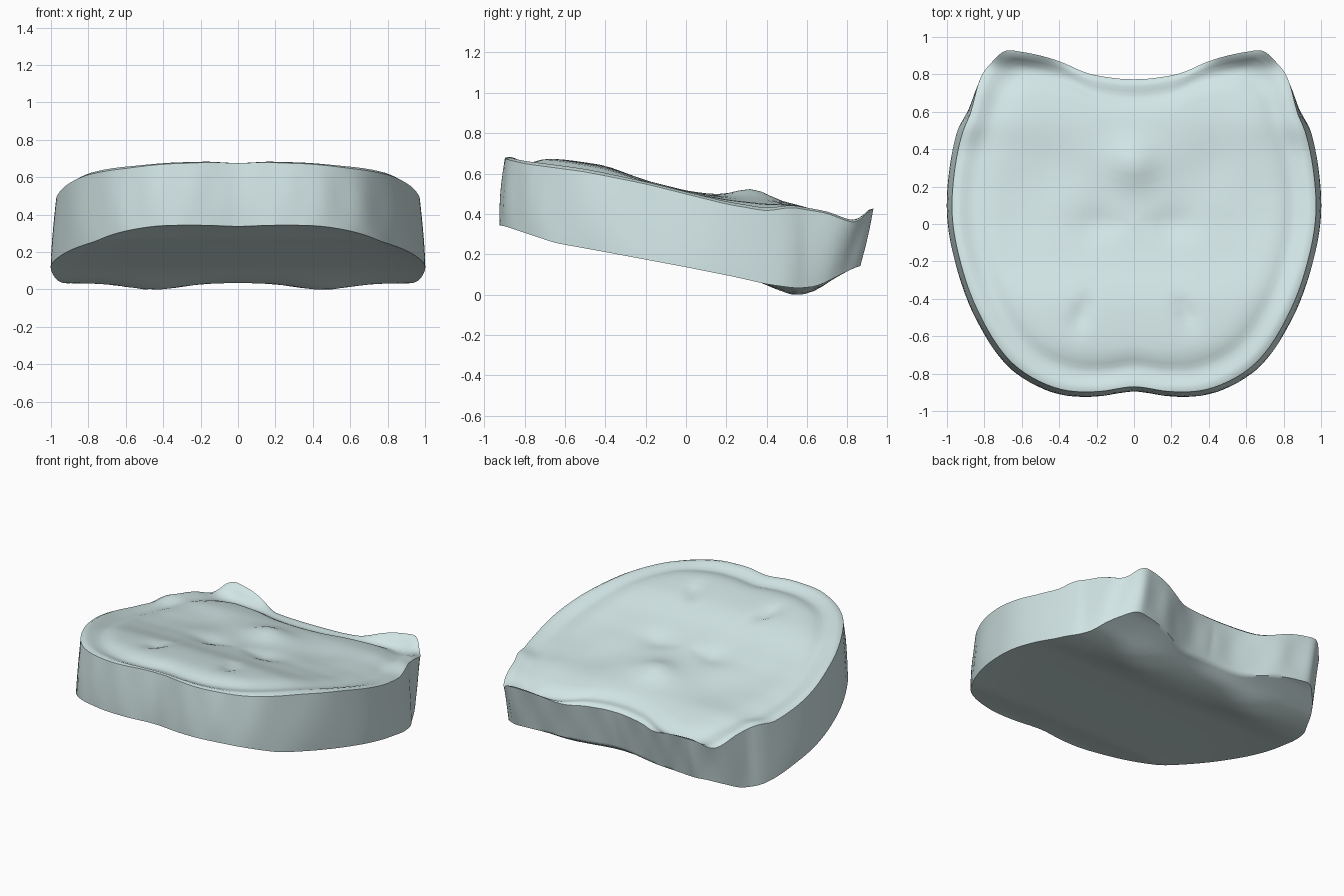
import bpy, bmesh, math

if "Cube" in bpy.data.objects:
    bpy.data.objects.remove(bpy.data.objects["Cube"])

# Half outline seen from above (front middle to back middle)
HALF = [(0, -.895), (.2, -.922), (.4, -.91), (.6, -.82), (.75, -.67), (.885, -.42),
        (.965, -.17), (1.0, .05), (.99, .27), (.95, .48), (.89, .63), (.83, .78),
        (.765, .86), (.69, .925), (.6, .92), (.5, .90), (.4, .87), (.25, .81), (.1, .785), (0, .78)]

# Height profiles against y: rim, centre of the top, underside
RIM = [(-.92, .69), (-.8, .66), (-.5, .62), (-.2, .56), (0, .51), (.2, .46), (.4, .425),
       (.52, .445), (.7, .415), (.8, .375), (.85, .365), (.9, .42), (.92, .445)]
MID = [(-.9, .69), (-.65, .685), (-.4, .64), (-.2, .565), (0, .515), (.2, .485), (.4, .465),
       (.55, .445), (.7, .40), (.8, .365), (.92, .4)]
LOW = [(-.92, .345), (-.8, .305), (-.65, .255), (-.4, .21), (0, .135), (.25, .085),
       (.4, .05), (.55, .03), (.65, .04), (.75, .09), (.85, .14), (.92, .15)]


def interp(table, y):
    if y <= table[0][0]:
        return table[0][1]
    for (a, za), (b, zb) in zip(table, table[1:]):
        if y <= b:
            t = (y - a) / (b - a)
            return za + (zb - za) * t
    return table[-1][1]


def soft(table, y):
    # averaged lookup rounds off the corners of a profile
    return sum(interp(table, y + d) for d in (-.03, -.015, 0, .015, .03)) / 5


def bump(x, y, cx, cy, rx, ry, h):
    return h * math.exp(-((abs(x) - cx) / rx) ** 2 - ((y - cy) / ry) ** 2)


def spline(pts, steps):
    out, n = [], len(pts)
    for i in range(n):
        p = [pts[(i + k) % n] for k in (-1, 0, 1, 2)]
        for s in range(steps):
            t = s / steps
            out.append(tuple(.5 * (2 * b + (c - a) * t + (2 * a - 5 * b + 4 * c - d) * t * t
                                   + (3 * b - a - 3 * c + d) * t ** 3) for a, b, c, d in zip(*p)))
    return out


def top_z(x, y, r):
    z = soft(RIM, y) + (soft(MID, y) - soft(RIM, y)) * (1 - r ** 4)
    z -= .022 * math.exp(-((r - .88) / .06) ** 2)         # groove inside the rim
    z += bump(x, y, 0, -.9, .2, .04, .015)                # peak at the front middle
    z += bump(x, y, 0, .33, .14, .12, .05)                # central ridge
    z += bump(x, y, .28, -.48, .05, .07, -.03)            # front dents
    z += bump(x, y, .2, .0, .1, .09, -.025)               # middle dents
    z += bump(x, y, .42, .33, .14, .18, -.02)
    z += bump(x, y, .62, .1, .15, .3, -.012)
    return z


def low_z(x, y, r):
    z = soft(LOW, y)
    z += bump(x, y, .45, .55, .2, .13, -.035)             # two low pads
    z += .02 * (1 - r ** 6) * (1 if y < .2 else max(0, 1 - (y - .2) * 4))
    z += bump(x, y, 0, .74, .2, .1, .03)                  # hollow at the notch
    return z


outline = spline(HALF + [(-x, y) for x, y in HALF[-2:0:-1]], 5)
N = len(outline)


def top_edge(x, y):
    # rim leans inwards at front and sides
    k = .972 if y < .6 else .972 + .028 * min(1, (y - .6) / .25)
    return x * k, y * k


def low_edge(x, y):
    # back wall leans inwards at the bottom
    return x, y - .065 * max(0, min(1, (y - .5) / .3))


rings = []
STEPS = [.06, .13, .2, .27, .34, .41, .48, .55, .62, .68, .74, .79, .83, .86, .89, .92, .95, .975, 1]
for r in STEPS:
    row = []
    for p in outline:
        x, y = (c * r for c in top_edge(*p))
        row.append((x, y, top_z(x, y, r) - (.012 if r == 1 else 0)))
    rings.append(row)

# Wall rows between the rim and the lower edge
for t in (.08, .2, .4, .6, .8, .93):
    row = []
    for p in outline:
        (ax, ay), (bx, by) = top_edge(*p), low_edge(*p)
        za, zb = top_z(ax, ay, 1) - .012, low_z(bx, by, 1)
        s = t if p[1] > .6 else math.sin(t * math.pi / 2)
        ripple = 1 + .005 * math.sin(math.pi * t) * math.sin(abs(p[0]) * 31)
        row.append(((ax + (bx - ax) * s) * ripple, (ay + (by - ay) * s) * ripple, za + (zb - za) * t))
    rings.append(row)

for r in reversed(STEPS):
    row = []
    for p in outline:
        x, y = (c * r for c in low_edge(*p))
        row.append((x, y, low_z(x, y, r)))
    rings.append(row)

# Contoured pad: skin all rings and close both centres
bm = bmesh.new()
rows = [[bm.verts.new(v) for v in row] for row in rings]
for a, b in zip(rows, rows[1:]):
    for i in range(N):
        j = (i + 1) % N
        bm.faces.new((a[i], b[i], b[j], a[j]))
for row, z in ((rows[0], top_z(0, 0, 0)), (rows[-1], low_z(0, 0, 0))):
    c = bm.verts.new((0, 0, z))
    for i in range(N):
        bm.faces.new((row[i], row[(i + 1) % N], c))
bmesh.ops.recalc_face_normals(bm, faces=bm.faces)
low = min(v.co.z for v in bm.verts)
for v in bm.verts:
    v.co.z -= low
mesh = bpy.data.meshes.new("contoured_pad")
bm.to_mesh(mesh)
bm.free()
pad = bpy.data.objects.new("contoured_pad", mesh)
bpy.context.collection.objects.link(pad)

# Pale blue-green colour
mat = bpy.data.materials.new("pale_teal")
mat.diffuse_color = (.65, .79, .79, 1)
mat.use_nodes = True
mat.node_tree.nodes["Principled BSDF"].inputs["Base Color"].default_value = mat.diffuse_color
mesh.materials.append(mat)

bpy.context.view_layer.objects.active = pad
pad.select_set(True)
bpy.ops.object.shade_smooth_by_angle(angle=math.radians(50))
